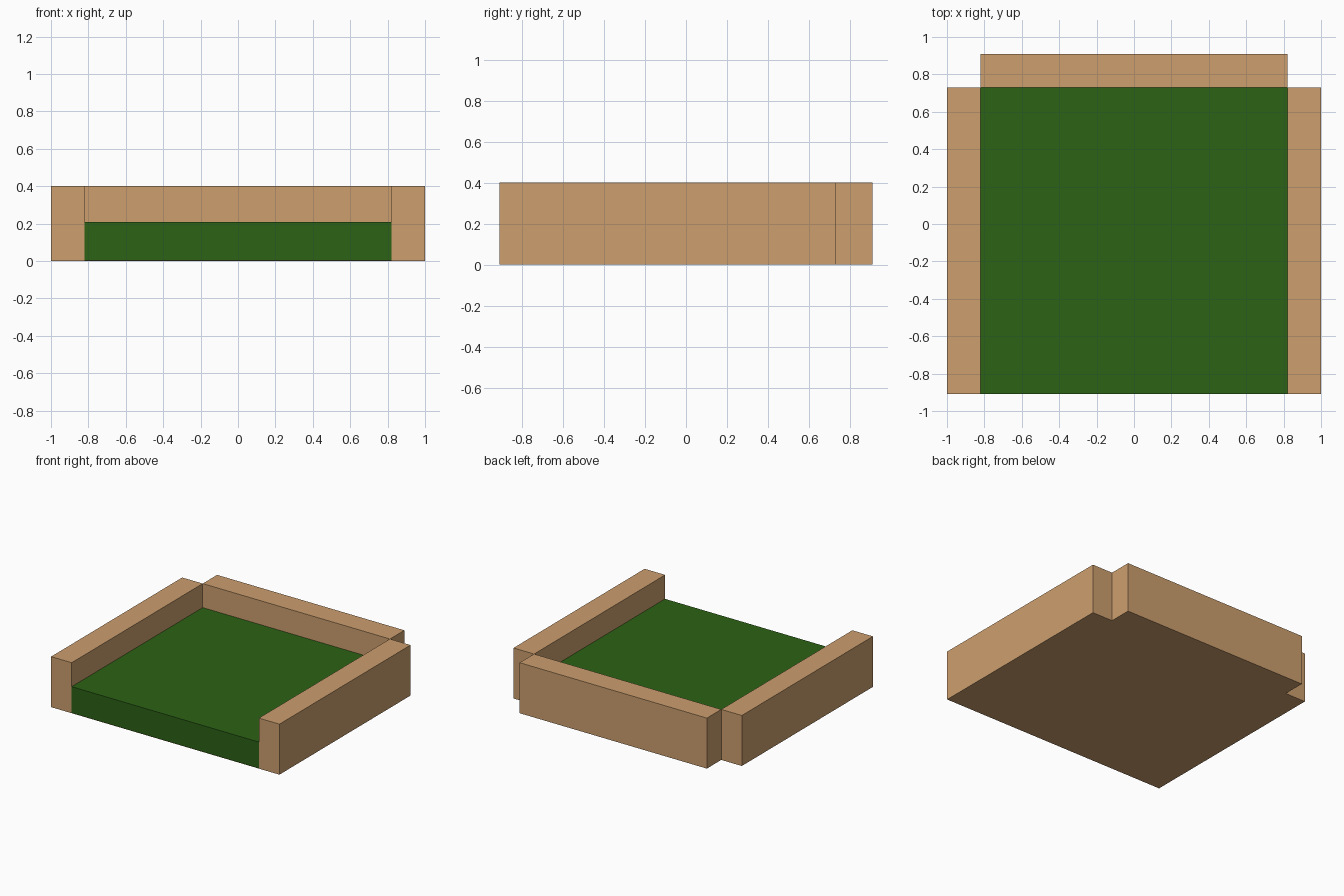
import bpy

if "Cube" in bpy.data.objects:
    bpy.data.objects.remove(bpy.data.objects["Cube"])


def srgb(r, g, b):
    return tuple((c / 255) ** 2.2 for c in (r, g, b)) + (1.0,)


def material(name, color):
    m = bpy.data.materials.new(name)
    m.diffuse_color = color
    m.use_nodes = True
    m.node_tree.nodes["Principled BSDF"].inputs["Base Color"].default_value = m.diffuse_color
    return m


def box(name, x, y, z, mat):
    """Box spanning the given (min, max) ranges."""
    spans = (x, y, z)
    bpy.ops.mesh.primitive_cube_add(size=1, location=[(a + b) / 2 for a, b in spans])
    ob = bpy.context.object
    ob.name = name
    ob.scale = [b - a for a, b in spans]
    bpy.ops.object.transform_apply(location=False, rotation=False, scale=True)
    ob.data.materials.append(mat)
    return ob


wood = material("wood", srgb(203, 157, 110))
grass = material("grass", srgb(48, 98, 28))

IN, OUT = 0.82, 1.0               # inner and outer half widths
FRONT, BACK, REAR = -0.91, 0.73, 0.91
HEIGHT, FILL = 0.40, 0.21

# Side boards
for name, s in (("left_board", -1), ("right_board", 1)):
    box(name, sorted((s * IN, s * OUT)), (FRONT, BACK), (0, HEIGHT), wood)

# Back board
box("back_board", (-IN, IN), (BACK, REAR), (0, HEIGHT), wood)

# Raised grass fill, open at the front
box("grass_fill", (-IN, IN), (FRONT, BACK), (0.002, FILL), grass)

# Thin wooden floor sheet under the grass
bpy.ops.mesh.primitive_plane_add(size=1, location=(0, (FRONT + BACK) / 2, 0))
floor = bpy.context.object
floor.name = "floor_sheet"
floor.scale = (2 * IN, BACK - FRONT, 1)
bpy.ops.object.transform_apply(location=False, rotation=False, scale=True)
floor.data.flip_normals()
floor.data.materials.append(wood)
